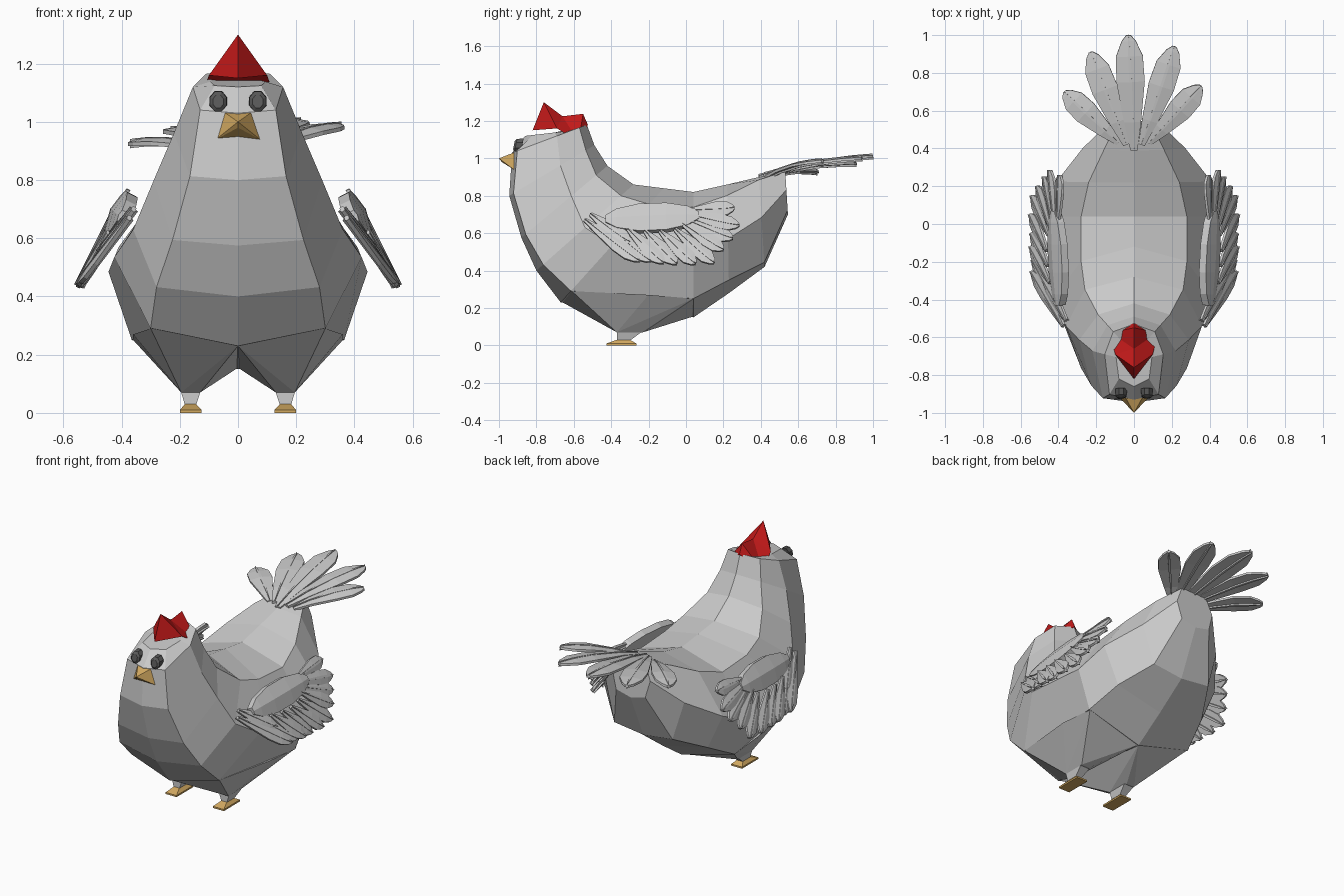
import bpy, bmesh
from mathutils import Vector

if "Cube" in bpy.data.objects:
    bpy.data.objects.remove(bpy.data.objects["Cube"])


def material(name, rgb):
    m = bpy.data.materials.new(name)
    m.diffuse_color = (*rgb, 1)
    m.use_nodes = True
    m.node_tree.nodes["Principled BSDF"].inputs["Base Color"].default_value = m.diffuse_color
    return m


RED = material("red", (0.55, 0.01, 0.01))
GOLD = material("gold", (0.65, 0.4, 0.12))
DARK = material("dark", (0.1, 0.1, 0.1))


def finish(bm, name, mat=None):
    bmesh.ops.recalc_face_normals(bm, faces=bm.faces)
    me = bpy.data.meshes.new(name)
    bm.to_mesh(me)
    bm.free()
    ob = bpy.data.objects.new(name, me)
    bpy.context.collection.objects.link(ob)
    if mat:
        me.materials.append(mat)
    return ob


def loft(bm, rings):
    rows = [[bm.verts.new(p) for p in r] for r in rings]
    n = len(rows[0])
    for a, b in zip(rows, rows[1:]):
        for i in range(n):
            j = (i + 1) % n
            bm.faces.new((a[i], a[j], b[j], b[i]))
    bm.faces.new(rows[0])
    bm.faces.new(rows[-1])


def hull(name, pts, side=1, mat=None):
    bm = bmesh.new()
    for x, y, z in pts:
        bm.verts.new((x * side, y, z))
    res = bmesh.ops.convex_hull(bm, input=bm.verts)
    junk = [g for g in res["geom_interior"] if isinstance(g, bmesh.types.BMVert)]
    bmesh.ops.delete(bm, geom=junk, context='VERTS')
    return finish(bm, name, mat)


FEATHER = [(0, .25), (.25, .6), (.6, 1), (.82, .95), (.95, .5), (1, .15)]
OVAL = [(0, .25), (.12, .7), (.35, 1), (.65, 1), (.88, .7), (1, .25)]


def leaf(bm, root, tip, normal, width, thick=.007, crown=.008, arch=0, shape=FEATHER):
    # thin blade with a raised centre, lofted from root to tip
    root, tip, n = Vector(root), Vector(tip), Vector(normal).normalized()
    across = (tip - root).cross(n).normalized()
    n = across.cross(tip - root).normalized()
    rings = []
    for t, w in shape:
        c = root.lerp(tip, t) + n * arch * 4 * t * (1 - t)
        e, h = across * width * w / 2, n * thick
        up = n * crown * w
        rings.append([c - e + h, c + h + up, c + e + h, c + e - h, c - h, c - e - h])
    loft(bm, rings)


def feather(bm, root, tip, normal, width, arch=0):
    leaf(bm, root, tip, normal, width, arch=arch)
    leaf(bm, root, tip, normal, .014, thick=.016, crown=0, arch=arch)  # quill


# Body: rings fan from head to tail.
# each: back (y, z), front/belly (y, z), then three (position along ring, half width)
BODY = [
    (-.60, 1.15, -.86, 1.12, (.1, .06), (.4, .095), (.85, .08)),
    (-.53, 1.18, -.93, 1.03, (.1, .11), (.4, .155), (.93, .13)),
    (-.49, 1.07, -.945, .80, (.1, .14), (.4, .22), (.95, .165)),
    (-.42, .96, -.88, .575, (.13, .19), (.42, .29), (.95, .225)),
    (-.28, .86, -.80, .40, (.13, .26), (.5, .36), (.93, .28)),
    (-.12, .84, -.67, .23, (.14, .28), (.5, .425), (.9, .30)),
    (.04, .82, .04, .15, (.12, .28), (.5, .445), (.85, .365)),
    (.22, .86, .23, .28, (.1, .24), (.5, .41), (.88, .31)),
    (.39, .90, .42, .42, (.03, .16), (.45, .27), (.95, .20)),
    (.53, .94, .545, .70, (.04, .09), (.45, .13), (.9, .10)),
]
rings = []
for yi, zi, yo, zo, *sides in BODY:
    half = [(w, yi + (yo - yi) * t, zi + (zo - zi) * t) for t, w in sides]
    rings.append([(0, yi, zi)] + half + [(0, yo, zo)]
                 + [(-x, y, z) for x, y, z in reversed(half)])
bm = bmesh.new()
loft(bm, rings)
finish(bm, "body")

# Comb: ridge line plus a skirt on each side
ridge = [(0, -.82, 1.15), (0, -.76, 1.30), (0, -.66, 1.225), (0, -.55, 1.238), (0, -.525, 1.18)]
bm = bmesh.new()
a, b, c, d, e = [bm.verts.new(p) for p in ridge]
skirts = []
for s in (1, -1):
    p, q = bm.verts.new((s * .1, -.69, 1.16)), bm.verts.new((s * .125, -.575, 1.09))
    skirts.append((p, q))
    for f in ((a, b, p), (b, c, p), (c, q, p), (c, d, q), (d, e, q)):
        bm.faces.new(f)
(p, q), (r, t) = skirts
bm.faces.new((a, p, r))
bm.faces.new((p, q, t, r))
bm.faces.new((q, e, t))
finish(bm, "comb", RED)

# Beak
hull("beak", [(-.05, -.91, 1.035), (.05, -.91, 1.035), (.075, -.92, .94),
              (-.075, -.92, .94), (0, -1, 1.0), (0, -.985, .98)], 1, GOLD)

# Wing feathers: root (y, z), tip (y, z)
WING = [(-.51, .70, -.30, .55), (-.54, .67, -.25, .45), (-.40, .62, -.19, .45),
        (-.31, .62, -.12, .44), (-.22, .61, -.05, .435), (-.14, .61, .05, .435),
        (-.06, .62, .15, .44), (-.02, .65, .20, .51), (0, .67, .25, .57),
        (0, .70, .285, .64), (.02, .72, .26, .735)]


def on_wing(s, y, z, lift=0):
    x = .385 + .5 * (.75 - z) - .2 * max(0, -.25 - y) + lift
    return (s * x, y, z)


for s, label in ((1, "right"), (-1, "left")):
    # Wing
    bm = bmesh.new()
    out = (s, 0, .5)
    for i, (ry, rz, ty, tz) in enumerate(WING):
        lift = .006 * (i % 2)
        feather(bm, on_wing(s, ry, rz, lift), on_wing(s, ty, tz, lift), out, .085)
    leaf(bm, on_wing(s, -.43, .67), on_wing(s, .07, .69), out, .16, .02, .015, shape=OVAL)
    finish(bm, label + "_wing")
    # Thigh, shank and foot
    hull(label + "_thigh", [(.36, -.2, .27), (.30, -.61, .29), (0, -.66, .23), (0, .04, .155),
                            (.36, .04, .25), (.13, -.37, .07), (.195, -.37, .07),
                            (.195, -.23, .07), (.14, -.23, .07)], s)
    hull(label + "_shank", [(x, y, .07) for x in (.13, .195) for y in (-.37, -.24)]
         + [(x, y, .025) for x in (.145, .182) for y in (-.37, -.30)], s)
    hull(label + "_foot", [(x, y, .03) for x in (.145, .182) for y in (-.37, -.30)]
         + [(x, y, z) for x in (.125, .20) for y in (-.425, -.265) for z in (0, .01)], s, GOLD)
    # Eye
    hull(label + "_eye", [(.068 + r * k * i, y + .2 * r * j, 1.07 + r * j)
                          for y, r in ((-.875, .036), (-.91, .034), (-.92, .022))
                          for k in (.85,)
                          for i, j in ((1, .4), (.4, 1), (-.4, 1), (-1, .4),
                                       (-1, -.4), (-.4, -1), (.4, -1), (1, -.4))], s, DARK)

# Tail feathers: root, tip, width
TAIL = [((-.08, .43, .90), (-.37, .70, .925), .13), ((-.04, .42, .91), (-.23, .91, .97), .14),
        ((0, .39, .90), (-.03, 1.0, 1.01), .15), ((.04, .42, .91), (.215, .94, 1.0), .14),
        ((.08, .43, .90), (.355, .73, .985), .13)]
bm = bmesh.new()
for root, tip, width in TAIL:
    feather(bm, root, tip, (0, -.15, 1), width, arch=.018)
finish(bm, "tail_feathers")
